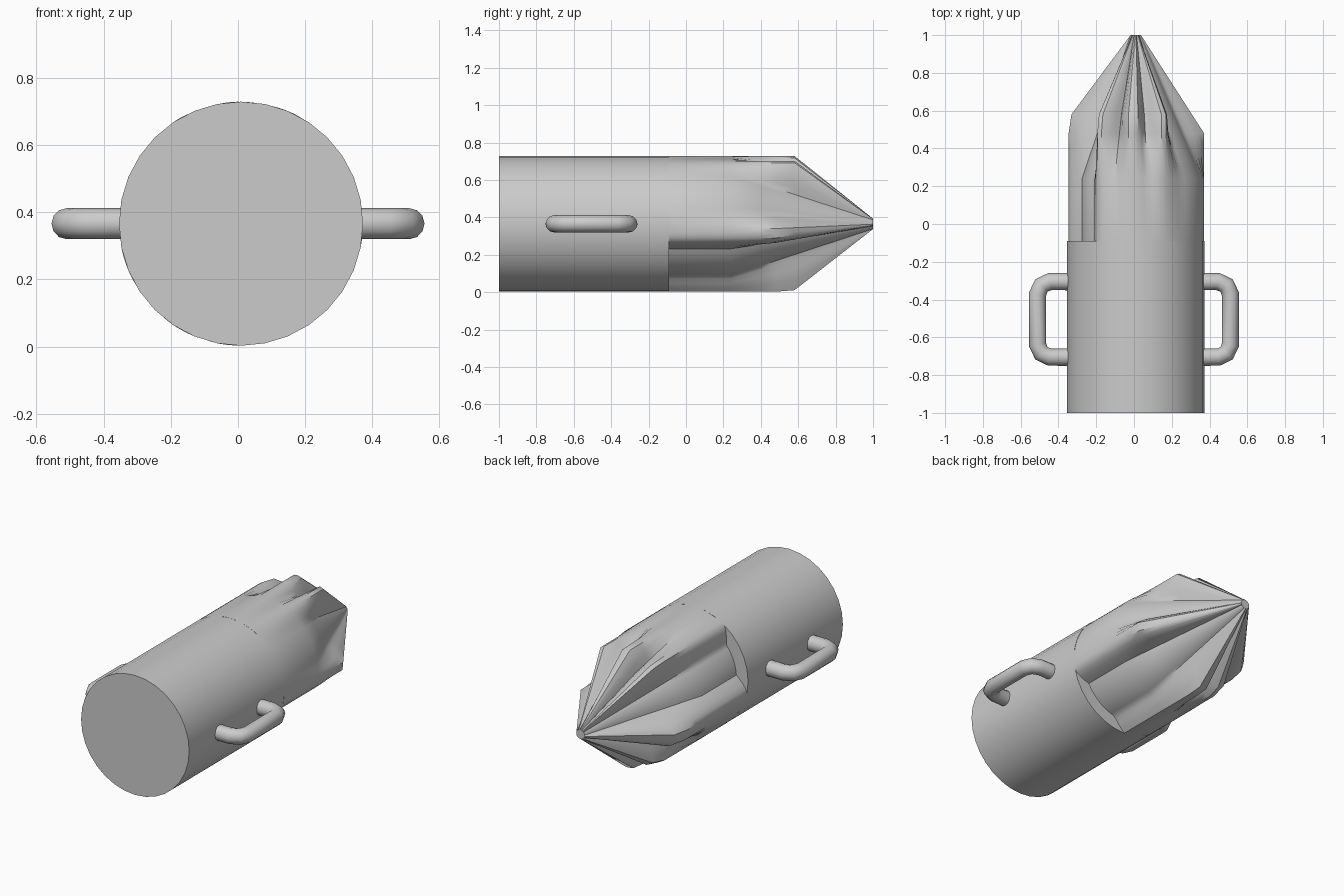
import bpy, bmesh, math

cube = bpy.data.objects.get("Cube")
if cube:
    bpy.data.objects.remove(cube, do_unlink=True)

grey = bpy.data.materials.new("plain grey")
grey.use_nodes = True
colour = (0.6, 0.6, 0.6, 1)
grey.diffuse_color = colour
grey.node_tree.nodes["Principled BSDF"].inputs["Base Color"].default_value = colour

CX, CZ, R = 0.009, 0.366, 0.363
RIM, TIP_R = -0.09, 0.028


def finish(obj, angle):
    obj.data.materials.append(grey)
    bpy.ops.object.select_all(action='DESELECT')
    obj.select_set(True)
    bpy.context.view_layer.objects.active = obj
    bpy.ops.object.shade_smooth_by_angle(angle=math.radians(angle))


def loft(name, sides, stations, radius, angle):
    """Rings along y, with a radius rule radius(y, degrees), closed at both ends."""
    bm = bmesh.new()
    rings = []
    for y in stations:
        ring = []
        for k in range(sides):
            a = 2 * math.pi * k / sides
            r = radius(y, math.degrees(a))
            ring.append(bm.verts.new((CX + r * math.cos(a), y, CZ + r * math.sin(a))))
        rings.append(ring)
    for low, high in zip(rings, rings[1:]):
        for k in range(sides):
            n = (k + 1) % sides
            bm.faces.new((low[k], high[k], high[n], low[n]))
    bm.faces.new(rings[0])
    bm.faces.new(rings[-1][::-1])
    bmesh.ops.recalc_face_normals(bm, faces=bm.faces)
    mesh = bpy.data.meshes.new(name)
    bm.to_mesh(mesh)
    bm.free()
    obj = bpy.data.objects.new(name, mesh)
    bpy.context.collection.objects.link(obj)
    finish(obj, angle)


# Cylindrical body
loft("body", 32, [-1, RIM], lambda y, deg: R, 30)

# Pointed nose: narrow ridges with folds between them, and two deeper scoops
# Each ridge: centre and half width in degrees, and the y where it starts to taper
RIDGES = [(66, 3, 0.58), (93, 4, 0.6), (122, 3, 0.56), (198, 8, 0.56),
          (240, 4, 0.55), (264, 4, 0.57), (351, 5, 0.48)]
FALLOFF = 14


def taper(full, start, y):
    """Constant radius up to start, then straight to the tip."""
    if y <= start:
        return full
    return TIP_R + (full - TIP_R) * (1 - y) / (1 - start)


def nose_radius(y, deg):
    scooped = 122 < deg < 198 or 264 < deg < 351
    fold = taper(0.285 if scooped else R - 0.003, 0.24, y)
    result = fold
    for centre, half, start in RIDGES:
        gap = abs((deg - centre + 180) % 360 - 180) - half
        weight = max(0, min(1, 1 - gap / FALLOFF))
        result = max(result, fold + (taper(R, start, y) - fold) * weight)
    return result


loft("nose", 90, [RIM, 0.24, 0.4, 0.48, 0.58, 1.0], nose_radius, 40)

# Bent tube handles, one on each side
PATH = [(0.34, -0.305), (0.445, -0.305), (0.49, -0.325), (0.51, -0.37),
        (0.51, -0.64), (0.49, -0.685), (0.445, -0.705), (0.34, -0.705)]
for side, name in ((1, "left_handle"), (-1, "right_handle")):
    curve = bpy.data.curves.new(name, 'CURVE')
    curve.dimensions = '3D'
    curve.bevel_depth = 0.046
    curve.bevel_resolution = 4
    curve.use_fill_caps = True
    spline = curve.splines.new('POLY')
    spline.points.add(len(PATH) - 1)
    for point, (x, y) in zip(spline.points, PATH):
        point.co = (side * x, y, CZ, 1)
    tube = bpy.data.objects.new(name, curve)
    bpy.context.collection.objects.link(tube)
    bpy.ops.object.select_all(action='DESELECT')
    tube.select_set(True)
    bpy.context.view_layer.objects.active = tube
    bpy.ops.object.convert(target='MESH')
    finish(bpy.context.view_layer.objects.active, 40)
